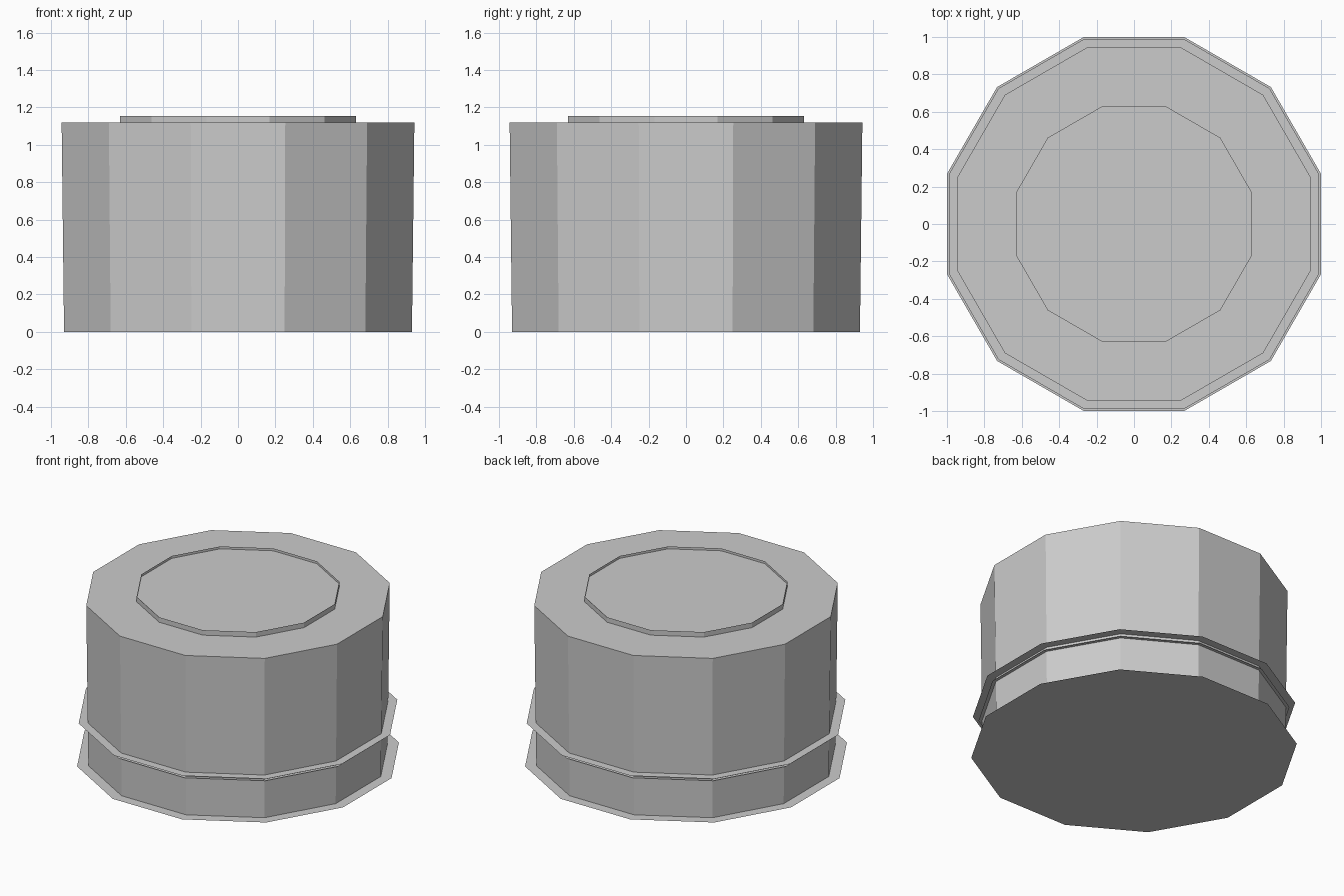
import bpy, bmesh
from math import cos, sin, pi

if "Cube" in bpy.data.objects:
    bpy.data.objects.remove(bpy.data.objects["Cube"])

SIDES = 12


def loop(bm, apothem, z):
    # Twelve-sided loop with flats facing the axes
    r = apothem / cos(pi / SIDES)
    return [bm.verts.new((r * cos((i + 0.5) * 2 * pi / SIDES),
                          r * sin((i + 0.5) * 2 * pi / SIDES), z))
            for i in range(SIDES)]


def lathe(name, profile, cap_end=False, cap_start=False):
    bm = bmesh.new()
    loops = [loop(bm, a, z) for a, z in profile]
    for lo, hi in zip(loops, loops[1:]):
        for i in range(SIDES):
            j = (i + 1) % SIDES
            bm.faces.new((lo[i], lo[j], hi[j], hi[i]))
    if cap_end:
        bm.faces.new(loops[-1])
    if cap_start:
        bm.faces.new(loops[0][::-1])
    mesh = bpy.data.meshes.new(name)
    bm.to_mesh(mesh)
    bm.free()
    obj = bpy.data.objects.new(name, mesh)
    bpy.context.collection.objects.link(obj)
    return obj


# Slightly flared body, closed on top
lathe("body", [(0.93, 0.0), (0.943, 1.12)], cap_end=True)

# Paper-thin base plate
lathe("base_plate", [(1.0, 0.0)], cap_start=True)

# Paper-thin flange and the narrow trim just below it
lathe("flange_ring", [(0.99, 0.30), (0.932, 0.30)])
lathe("trim_ring", [(0.955, 0.27), (0.932, 0.27)])

# Raised rim on top with a slightly sunken lid
lathe("lid_rim", [(0.63, 1.12), (0.63, 1.155)])
lathe("lid_plate", [(0.63, 1.138)], cap_end=True)
